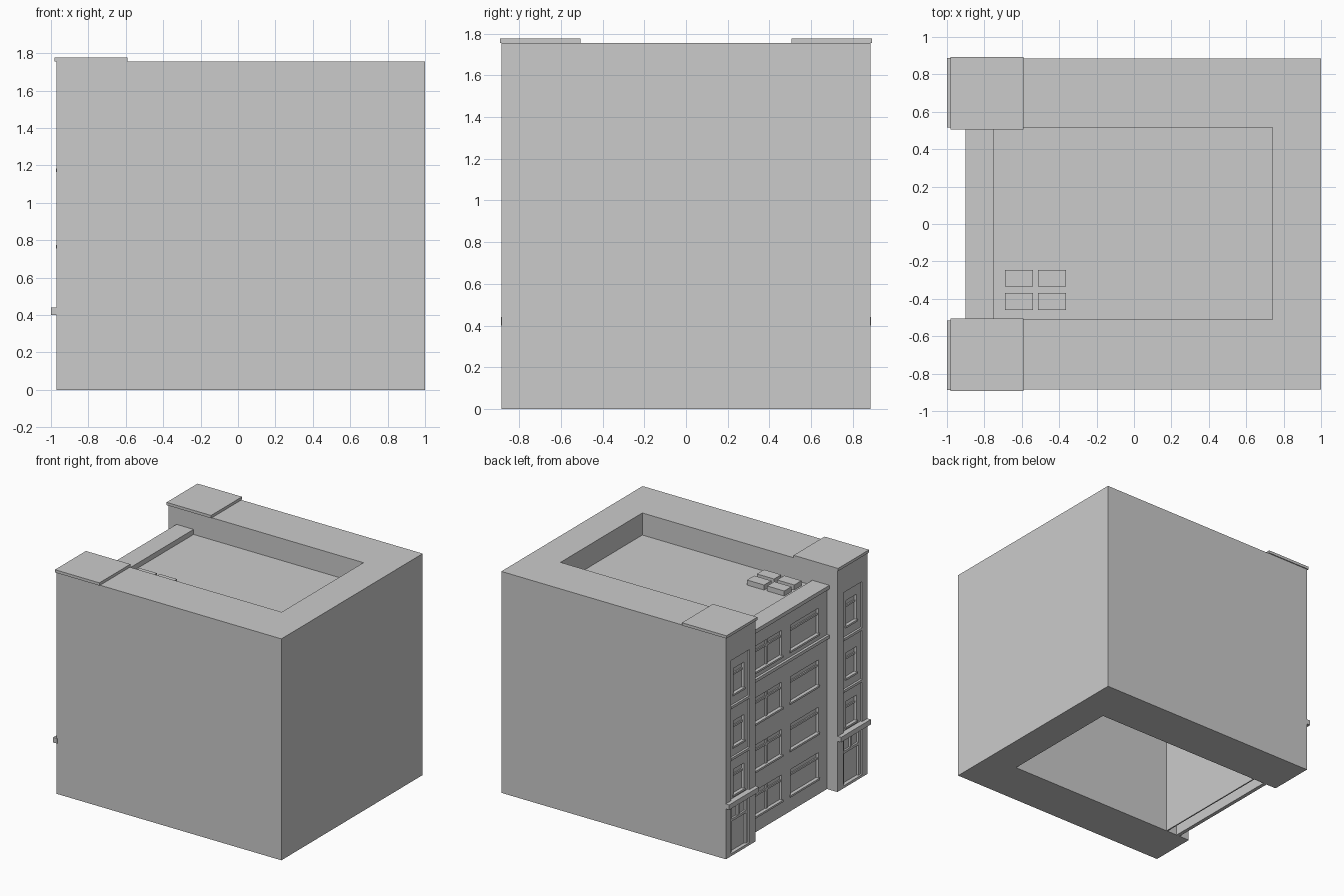
import bpy, bmesh

if "Cube" in bpy.data.objects:
    bpy.data.objects.remove(bpy.data.objects["Cube"])

ROOF_Z, WALL_Z = 1.58, 1.755


def obj_from_bm(name, bm):
    mesh = bpy.data.meshes.new(name)
    bmesh.ops.recalc_face_normals(bm, faces=bm.faces)
    bm.to_mesh(mesh)
    bm.free()
    ob = bpy.data.objects.new(name, mesh)
    bpy.context.collection.objects.link(ob)
    return ob


def add_box(bm, x, y, z):
    vs = bmesh.ops.create_cube(bm, size=1)["verts"]
    for v in vs:
        for i, (a, b) in enumerate((x, y, z)):
            v.co[i] = max(a, b) if v.co[i] > 0 else min(a, b)


def boxes(name, items):
    bm = bmesh.new()
    for it in items:
        add_box(bm, *it)
    return obj_from_bm(name, bm)


def cut(ob, items):
    """Carve a list of non-overlapping boxes out of an object."""
    cutter = boxes("cutter", items)
    cutter.hide_render = True
    mod = ob.modifiers.new("cut", "BOOLEAN")
    mod.operation, mod.solver, mod.object = "DIFFERENCE", "EXACT", cutter
    bpy.context.view_layer.objects.active = ob
    bpy.ops.object.modifier_apply(modifier=mod.name)
    bpy.data.objects.remove(cutter, do_unlink=True)


# U-shaped main block, extruded from its plan
plan = [(-.97, -.885), (1, -.885), (1, .885), (-.97, .885),
        (-.97, .515), (.74, .515), (.74, -.51), (-.97, -.51)]
bm = bmesh.new()
face = bm.faces.new([bm.verts.new((x, y, 0)) for x, y in plan])
ext = bmesh.ops.extrude_face_region(bm, geom=[face], use_keep_orig=True)
for e in ext["geom"]:
    if isinstance(e, bmesh.types.BMVert):
        e.co.z = WALL_Z
main_block = obj_from_bm("main_block", bm)

# Tower recesses, windows, doors and trim
panels, openings, trim, caps, ledges = [], [], [], [], []
FLOORS = (1.365, .95, .565)
for s in (1, -1):
    c = .705 * s
    panels += [((-1.05, -.955), (c - .115, c + .115), (.44, 1.55)),
               ((-1.05, -.955), (c - .115, c + .115), (.02, .395))]
    for z in FLOORS:
        y0, y1 = c - .065, c + .065
        openings.append(((-1.05, -.935), (y0, y1), (z - .1, z + .1)))
        trim.append(((-.945, -.93), (y0, y1), (z + .04, z + .055)))
        trim.append(((-.962, -.95), (y0 - .01, y1 + .01), (z - .115, z - .1)))
    for z in (1.175, .765):
        trim.append(((-.972, -.95), (c - .115, c + .115), (z - .01, z + .01)))
    for d in (-.05, .05):
        openings.append(((-1.05, -.94), (c + d - .04, c + d + .04), (.28, .37)))
    openings.append(((-1.05, -.94), (c - .09, c + .09), (.02, .26)))
    caps.append(((-.98, -.59), (.505 * s, .893 * s), (WALL_Z, 1.777)))
    ledges.append(((-1, -.965), (.515 * s, .887 * s), (.4, .44)))
cut(main_block, panels)
cut(main_block, openings)
boxes("tower_trim", trim)
boxes("tower_caps", caps)
boxes("tower_ledges", ledges)

# Recessed facade between the towers
facade = boxes("facade", [((-.88, -.85), (-.51, .515), (0, 1.6))])
holes, bars = [], []
for z in (1.375, .965, .59, .23):
    for y0, y1 in ((-.4, -.05), (.06, .41)):
        holes.append(((-.95, -.862), (y0, y1), (z - .1, z + .1)))
        bars.append(((-.872, -.86), (y0, y1), (z + .045, z + .06)))
        bars.append(((-.89, -.87), (y0 - .01, y1 + .01), (z - .115, z - .1)))
        if y0 > 0:
            m = (y0 + y1) / 2
            bars.append(((-.872, -.86), (m - .01, m + .01), (z - .1, z + .1)))
cut(facade, holes)
boxes("facade_window_bars", bars)
boxes("facade_band", [((-.9, -.87), (-.51, .515), (1.2, 1.225))])
boxes("facade_cornice", [((-.9, -.75), (-.51, .515), (1.59, 1.62))])
boxes("facade_back_wall", [((-.76, -.75), (-.51, .515), (0, 1.6))])

# Sunken flat roof with four rooftop units
boxes("roof_deck", [((-.755, .745), (-.515, .52), (ROOF_Z - .005, ROOF_Z))])
boxes("rooftop_units", [((x, x + .15), (y, y + .09), (ROOF_Z, 1.62))
                        for x in (-.69, -.513) for y in (-.46, -.335)])
